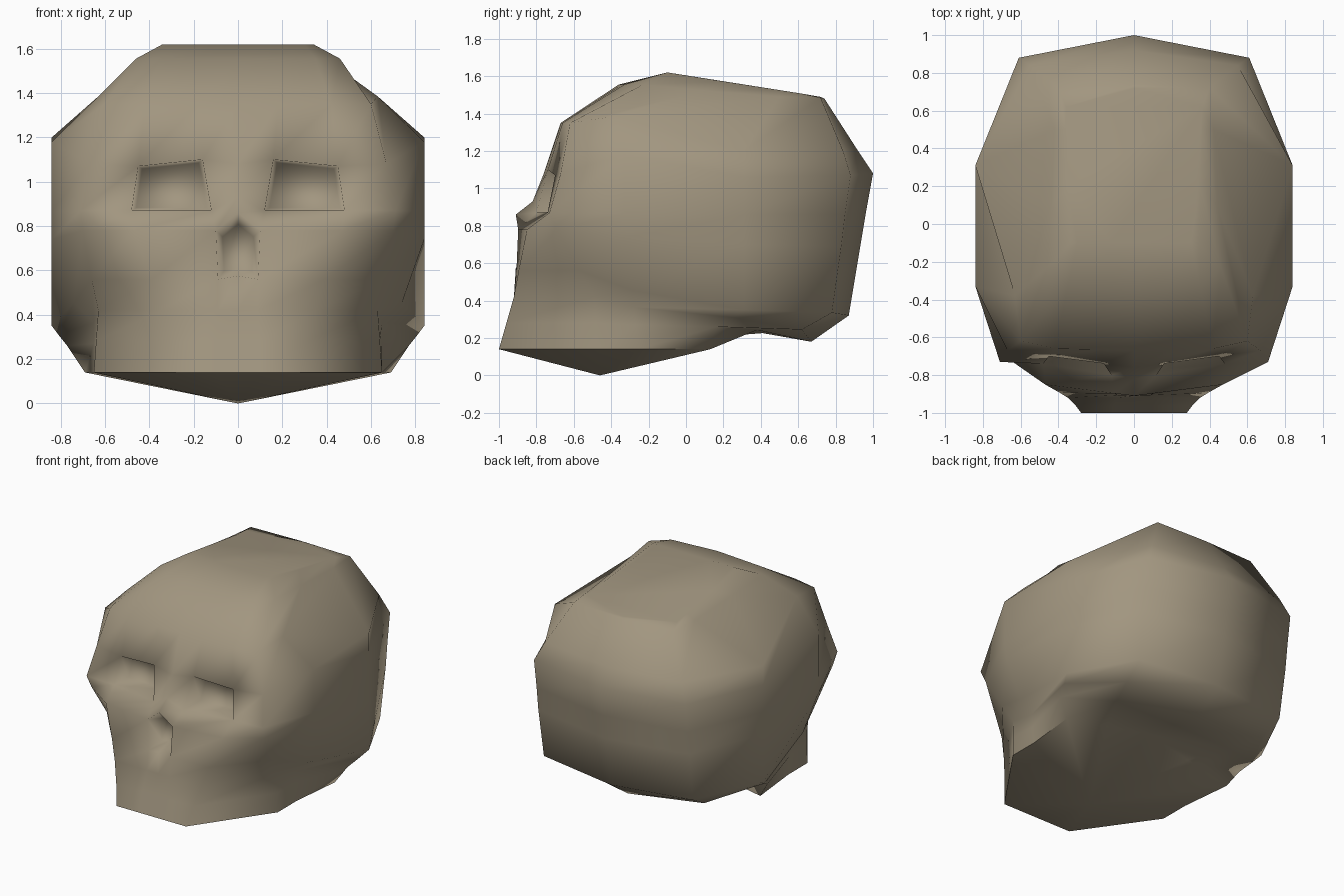
import bpy, bmesh
from mathutils import Vector

cube = bpy.data.objects.get("Cube")
if cube:
    bpy.data.objects.remove(cube)

# Face profile, jaw rim to crown: height, centre y, inner x, outer x, outer y, cheek x, cheek y
FACE = [
    (.14, -1, .10, .28, -1, .65, -.47),
    (.28, -.96, .10, .31, -.96, .64, -.48),
    (.42, -.92, .09, .35, -.92, .63, -.49),
    (.56, -.91, .09, .39, -.895, .66, -.57),
    (.78, -.91, .10, .47, -.85, .70, -.69),
    (.87, -.82, .12, .48, -.74, .71, -.73),
    (1.08, -.76, .16, .45, -.70, .67, -.67),
    (1.35, -.67, .18, .42, -.66, .60, -.62),
    (1.555, -.36, .18, .35, -.33, .46, -.23),
    (1.62, -.1, .12, .30, -.1, .34, -.1),
]
# Back profile: temple x, y, side x, y, height, corner x, y, centre y, height
BACK = [
    (.65, -.25, .69, .13, .14, .35, .14, .15, .27),
    (.65, -.27, .77, .16, .26, .47, .38, .41, .226),
    (.65, -.28, .81, .25, .31, .58, .62, .67, .18),
    (.74, -.29, .84, .31, .35, .60, .78, .87, .32),
    (.84, -.31, .84, .31, .70, .61, .83, .93, .68),
    (.84, -.33, .84, .31, .86, .61, .85, .96, .86),
    (.84, -.33, .84, .31, 1.06, .61, .88, 1, 1.08),
    (.63, -.38, .84, .31, 1.2, .55, .84, .92, 1.2),
    (.44, .1, .42, .5, 1.49, .40, .72, .74, 1.48),
    (.35, .2, .36, .5, 1.524, .36, .62, .72, 1.489),
]
NOSE_LOW, NOSE_TOP, EYE_LOW, EYE_TOP, BROW = 3, 4, 5, 6, 7


def half_ring(face, back):
    """Points on the left half, from the front centre to the back centre."""
    zf, yf, x1, x2, y2, x3, y3 = face
    x4, y4, x5, y5, z5, x6, y6, yb, zb = back
    y1 = yf + (y2 - yf) * x1 / x2
    return [Vector(p) for p in (
        (0, yf, zf), (x1, y1, zf), (x2, y2, zf), (x3, y3, zf),
        (x4, y4, (zf + z5) / 2), (x5, y5, z5),
        (x6, y6, (z5 + zb) / 2), (0, yb, zb))]


bm = bmesh.new()
rings = []
for row, (face, back) in enumerate(zip(FACE, BACK)):
    half = half_ring(face, back)
    if row == NOSE_LOW:          # notch under the nose opening
        half[0].z += .015
    elif row == NOSE_TOP:        # peak of the nose opening
        half[0].z += .08
    elif row == EYE_LOW:         # bridge of the nose
        half[0].z += .06
    elif row == EYE_TOP:         # slanted upper rim of the sockets
        half[1].z += .02
        half[2].z -= .01
    if row in (EYE_TOP, BROW):   # raised temples
        half[4].z += .11
    mirrored = [Vector((-p.x, p.y, p.z)) for p in half[-2:0:-1]]
    rings.append([bm.verts.new(p) for p in half + mirrored])

# Skin between neighbouring rings
count = len(rings[0])
skin = {}
for row in range(len(rings) - 1):
    low, high = rings[row], rings[row + 1]
    for col in range(count):
        nxt = (col + 1) % count
        skin[row, col] = bm.faces.new((low[col], low[nxt], high[nxt], high[col]))

# Flat crown and pointed underside of the jaw
bm.faces.new(rings[-1])
chin = bm.verts.new((0, -.46, 0))
for col in range(count):
    bm.faces.new((rings[0][(col + 1) % count], rings[0][col], chin))

# Sharp rim along the front and sides of the jaw
for col in range(-5, 5):
    bm.edges.get((rings[0][col], rings[0][col + 1])).smooth = False


def recess(faces, depth, shrink):
    """Push a patch of the face backwards to form a hollow."""
    result = bmesh.ops.extrude_face_region(bm, geom=faces)["geom"]
    verts = [v for v in result if isinstance(v, bmesh.types.BMVert)]
    bmesh.ops.delete(bm, geom=[f for f in faces if f.is_valid], context="FACES_ONLY")
    mid = sum((v.co for v in verts), Vector()) / len(verts)
    for v in verts:
        v.co.x = mid.x + (v.co.x - mid.x) * shrink
        v.co.z = mid.z + (v.co.z - mid.z) * shrink
        v.co.y = mid.y + (v.co.y - mid.y) * .5 + depth


# Eye sockets and nose opening
recess([skin[EYE_LOW, 1]], .14, .88)
recess([skin[EYE_LOW, count - 2]], .14, .88)
recess([skin[NOSE_LOW, 0], skin[NOSE_LOW, count - 1]], .12, .7)
bmesh.ops.recalc_face_normals(bm, faces=bm.faces[:])
for f in bm.faces:
    f.smooth = True

mesh = bpy.data.meshes.new("skull")
bm.to_mesh(mesh)
bm.free()
skull = bpy.data.objects.new("skull", mesh)
bpy.context.collection.objects.link(skull)

# Bone colour
bone = bpy.data.materials.new("bone")
bone.use_nodes = True
colour = (.36, .305, .215, 1)
bone.diffuse_color = colour
bone.node_tree.nodes["Principled BSDF"].inputs["Base Color"].default_value = colour
mesh.materials.append(bone)
